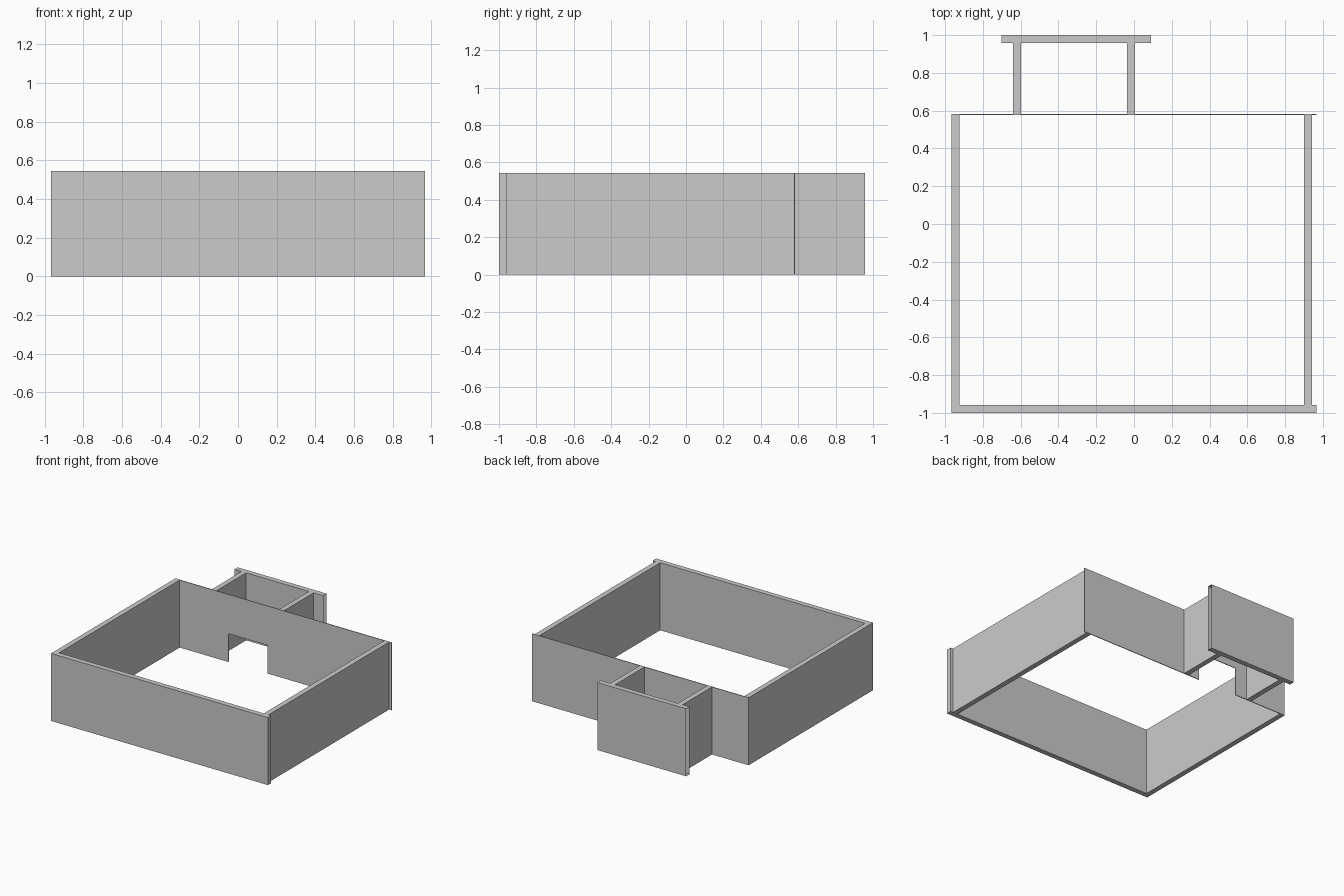
import bpy, bmesh

if "Cube" in bpy.data.objects:
    bpy.data.objects.remove(bpy.data.objects["Cube"])

HEIGHT = 0.544
THICK = 0.042


def extruded(name, profile, offset):
    """Make a flat polygon and sweep it along the offset into a solid."""
    mesh = bpy.data.meshes.new(name)
    bm = bmesh.new()
    face = bm.faces.new([bm.verts.new(p) for p in profile])
    result = bmesh.ops.extrude_face_region(bm, geom=[face], use_keep_orig=True)
    moved = [g for g in result["geom"] if isinstance(g, bmesh.types.BMVert)]
    bmesh.ops.translate(bm, verts=moved, vec=offset)
    bmesh.ops.recalc_face_normals(bm, faces=bm.faces[:])
    bm.to_mesh(mesh)
    bm.free()
    obj = bpy.data.objects.new(name, mesh)
    bpy.context.collection.objects.link(obj)
    return obj


def wall(name, x0, x1, y0, y1):
    base = [(x0, y0, 0), (x1, y0, 0), (x1, y1, 0), (x0, y1, 0)]
    return extruded(name, base, (0, 0, HEIGHT))


# Main room: front and side walls
BACK0, BACK1 = 0.577, 0.583
FRONT_IN = -1 + THICK
wall("front_wall", -0.966, 0.966, -1, FRONT_IN)
wall("left_wall", -0.966, -0.966 + THICK, FRONT_IN, BACK0)
wall("right_wall", 0.901, 0.901 + THICK, FRONT_IN, BACK0)

# Thin back wall with a low doorway
D0, D1, DOOR_TOP = -0.49, -0.14, 0.228
outline = [(-0.966, 0), (D0, 0), (D0, DOOR_TOP), (D1, DOOR_TOP),
           (D1, 0), (0.966, 0), (0.966, HEIGHT), (-0.966, HEIGHT)]
extruded("back_wall_with_doorway", [(x, BACK0, z) for x, z in outline],
         (0, BACK1 - BACK0, 0))

# Small rear annex: two side walls and an overhanging end wall
ANNEX_END = 1 - THICK
for side, x in (("left", -0.64), ("right", -0.038)):
    wall(f"annex_{side}_wall", x, x + THICK, BACK1, ANNEX_END)
end_wall = wall("annex_end_wall", -0.702, 0.09, ANNEX_END, 1)

# The end wall is open at its two narrow ends
bm = bmesh.new()
bm.from_mesh(end_wall.data)
ends = [f for f in bm.faces if abs(f.normal.x) > 0.9]
bmesh.ops.delete(bm, geom=ends, context='FACES_ONLY')
bm.to_mesh(end_wall.data)
bm.free()
